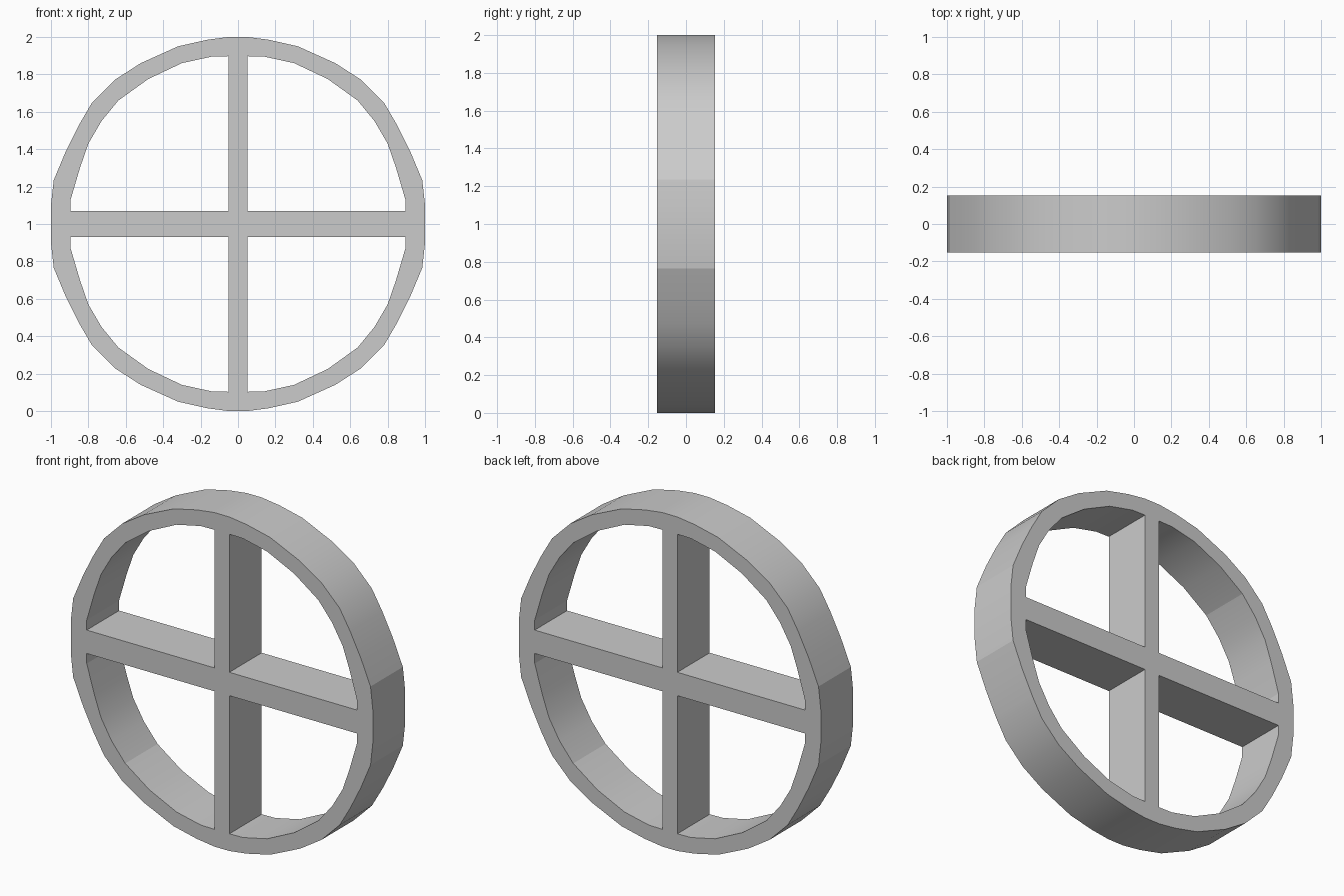
import bpy
from math import radians, pi

if "Cube" in bpy.data.objects:
    bpy.data.objects.remove(bpy.data.objects["Cube"])

HALF_DEPTH = 0.153
CENTRE_Z = 1.0

# Quarter outlines (x, height above centre), from the top round to the side
OUTER = [(0.05, 1.0), (0.165, 0.985), (0.32, 0.95), (0.52, 0.86), (0.66, 0.77),
         (0.78, 0.65), (0.85, 0.53), (0.92, 0.39), (0.985, 0.235), (1.0, 0.10)]
OPENING = [(0.05, 0.07), (0.05, 0.897), (0.14, 0.895), (0.30, 0.86), (0.48, 0.775),
           (0.64, 0.66), (0.73, 0.55), (0.80, 0.43), (0.845, 0.30),
           (0.895, 0.13), (0.895, 0.07)]


def flip(points, sx, sz):
    return [(x * sx, z * sz) for x, z in points]


def add_loop(curve, points):
    spline = curve.splines.new('POLY')
    spline.points.add(len(points) - 1)
    for p, (x, z) in zip(spline.points, points):
        p.co = (x, z, 0, 1)
    spline.use_cyclic_u = True


# Wheel face: rim outline with four mirrored openings that leave the cross spokes
curve = bpy.data.curves.new("wheel_profile", 'CURVE')
curve.dimensions = '2D'
curve.fill_mode = 'BOTH'
curve.extrude = HALF_DEPTH
add_loop(curve, OUTER + flip(OUTER, 1, -1)[::-1]
         + flip(OUTER, -1, -1) + flip(OUTER, -1, 1)[::-1])
for sx in (1, -1):
    for sz in (1, -1):
        add_loop(curve, flip(OPENING, sx, sz))

# Stand the extruded wheel upright and turn it into a mesh
wheel = bpy.data.objects.new("spoked_wheel", curve)
bpy.context.collection.objects.link(wheel)
wheel.rotation_euler = (pi / 2, 0, 0)
wheel.location.z = CENTRE_Z
bpy.context.view_layer.objects.active = wheel
wheel.select_set(True)
bpy.ops.object.convert(target='MESH')

# Weld the caps to the walls, then keep only the gentle bends smooth
bpy.ops.object.mode_set(mode='EDIT')
bpy.ops.mesh.select_all(action='SELECT')
bpy.ops.mesh.remove_doubles(threshold=0.0005)
bpy.ops.mesh.normals_make_consistent(inside=False)
bpy.ops.object.mode_set(mode='OBJECT')
bpy.ops.object.shade_smooth_by_angle(angle=radians(15))
